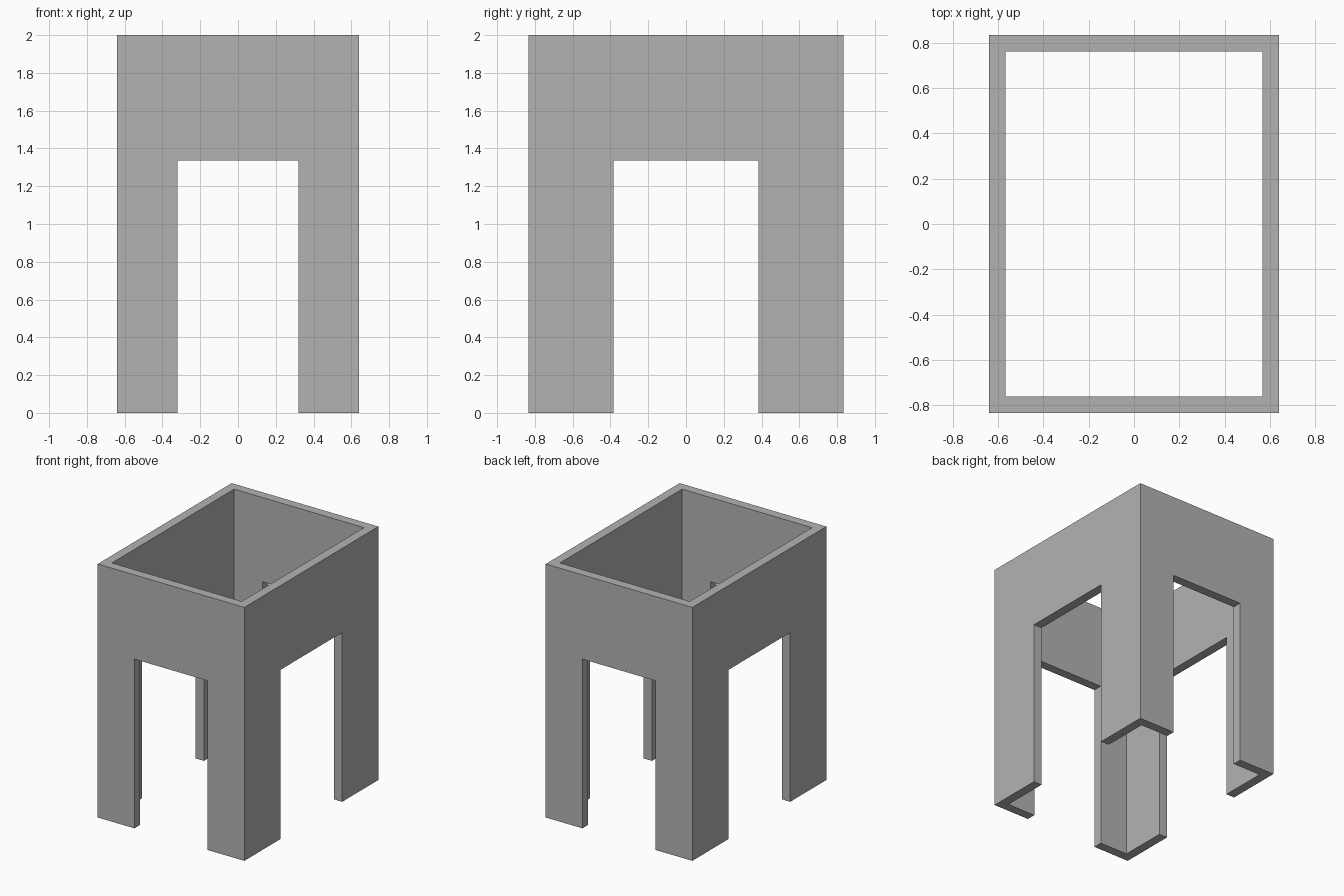
import bpy
import bmesh
from mathutils import Vector

# Remove the default object
cube = bpy.data.objects.get("Cube")
if cube:
    bpy.data.objects.remove(cube, do_unlink=True)

HALF_X, HALF_Y, HEIGHT = 0.64, 0.835, 2.0
OPEN_X, OPEN_Y, OPEN_TOP = 0.32, 0.385, 1.335
WALL = 0.073

# Flat grey material
grey = bpy.data.materials.new("plain_grey")
grey.use_nodes = True
colour = (0.45, 0.45, 0.45, 1.0)
grey.diffuse_color = colour
grey.node_tree.nodes["Principled BSDF"].inputs["Base Color"].default_value = colour


def add_arch_side(bm, outward, half_width, distance, half_opening):
    """One wall with a doorway-shaped opening, facing outward."""
    along = Vector((0, 0, 1)).cross(outward)
    profile = [(-half_width, 0), (-half_opening, 0),
               (-half_opening, OPEN_TOP), (half_opening, OPEN_TOP),
               (half_opening, 0), (half_width, 0),
               (half_width, HEIGHT), (-half_width, HEIGHT)]
    bm.faces.new([bm.verts.new(outward * distance + along * s + Vector((0, 0, z)))
                  for s, z in profile])


# Outer skin: four arched sides joined at the corners
bm = bmesh.new()
for sign in (-1, 1):
    add_arch_side(bm, Vector((0, sign, 0)), HALF_X, HALF_Y, OPEN_X)
    add_arch_side(bm, Vector((sign, 0, 0)), HALF_Y, HALF_X, OPEN_Y)
bmesh.ops.remove_doubles(bm, verts=bm.verts, dist=0.0001)
bm.normal_update()

mesh = bpy.data.meshes.new("open_frame_with_legs")
bm.to_mesh(mesh)
bm.free()
mesh.materials.append(grey)
frame = bpy.data.objects.new("open_frame_with_legs", mesh)
bpy.context.collection.objects.link(frame)

# Wall thickness, grown inward
shell = frame.modifiers.new("wall_thickness", "SOLIDIFY")
shell.thickness = WALL
shell.offset = -1
shell.use_even_offset = True
